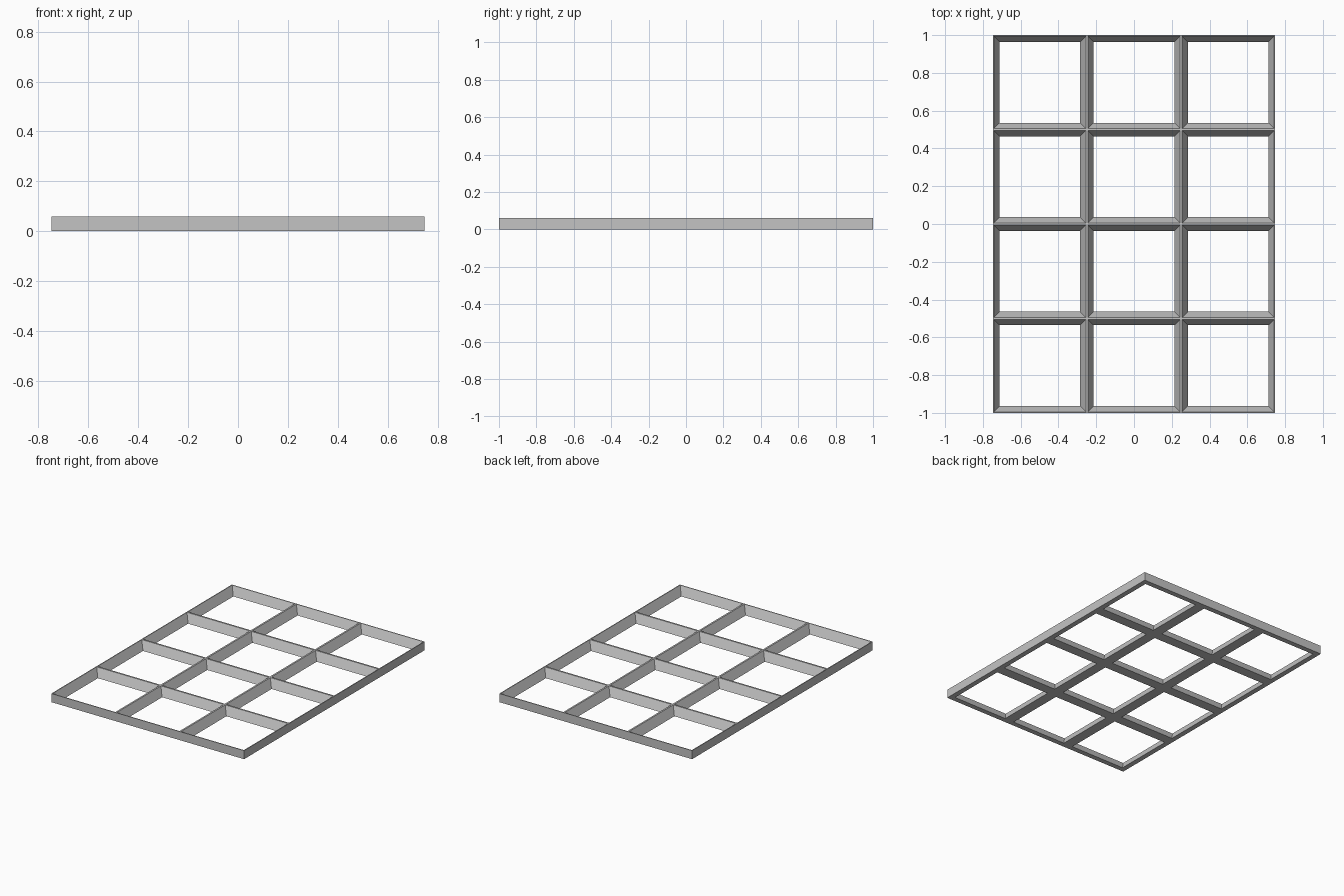
import bpy
import bmesh

cube = bpy.data.objects.get("Cube")
if cube:
    bpy.data.objects.remove(cube, do_unlink=True)

COLS, ROWS = 3, 4
WIDTH, LENGTH, HEIGHT = 1.495, 2.0, 0.06
RIM, FOOT = 0.006, 0.036      # half wall thickness at the top and at the bottom

grey = bpy.data.materials.new("plain grey")
grey.use_nodes = True
color = (0.55, 0.55, 0.55, 1)
grey.diffuse_color = color
grey.node_tree.nodes["Principled BSDF"].inputs["Base Color"].default_value = color

bm = bmesh.new()


def loop(cx, cy, inset, z):
    """Rectangle around a cell centre, shrunk by the inset."""
    hx = WIDTH / COLS / 2 - inset
    hy = LENGTH / ROWS / 2 - inset
    corners = ((-hx, -hy), (hx, -hy), (hx, hy), (-hx, hy))
    return [bm.verts.new((cx + x, cy + y, z)) for x, y in corners]


def bridge(a, b, sides=range(4)):
    for i in sides:
        j = (i + 1) % 4
        bm.faces.new((a[i], a[j], b[j], b[i]))


# each cell: top rim, sloping inner walls, wide underside, outer wall at the border
for col in range(COLS):
    for row in range(ROWS):
        cx = (col + 0.5) * WIDTH / COLS - WIDTH / 2
        cy = (row + 0.5) * LENGTH / ROWS - LENGTH / 2
        outer_top = loop(cx, cy, 0, HEIGHT)
        inner_top = loop(cx, cy, RIM, HEIGHT)
        inner_low = loop(cx, cy, FOOT, 0)
        outer_low = loop(cx, cy, 0, 0)
        bridge(outer_top, inner_top)
        bridge(inner_top, inner_low)
        bridge(inner_low, outer_low)
        border = (row == 0, col == COLS - 1, row == ROWS - 1, col == 0)
        bridge(outer_low, outer_top, [i for i in range(4) if border[i]])

# weld neighbouring cells into one closed lattice
bmesh.ops.remove_doubles(bm, verts=bm.verts[:], dist=0.0005)
bmesh.ops.recalc_face_normals(bm, faces=bm.faces[:])

mesh = bpy.data.meshes.new("grid_frame")
bm.to_mesh(mesh)
bm.free()
mesh.materials.append(grey)
frame = bpy.data.objects.new("grid_frame", mesh)
bpy.context.collection.objects.link(frame)
